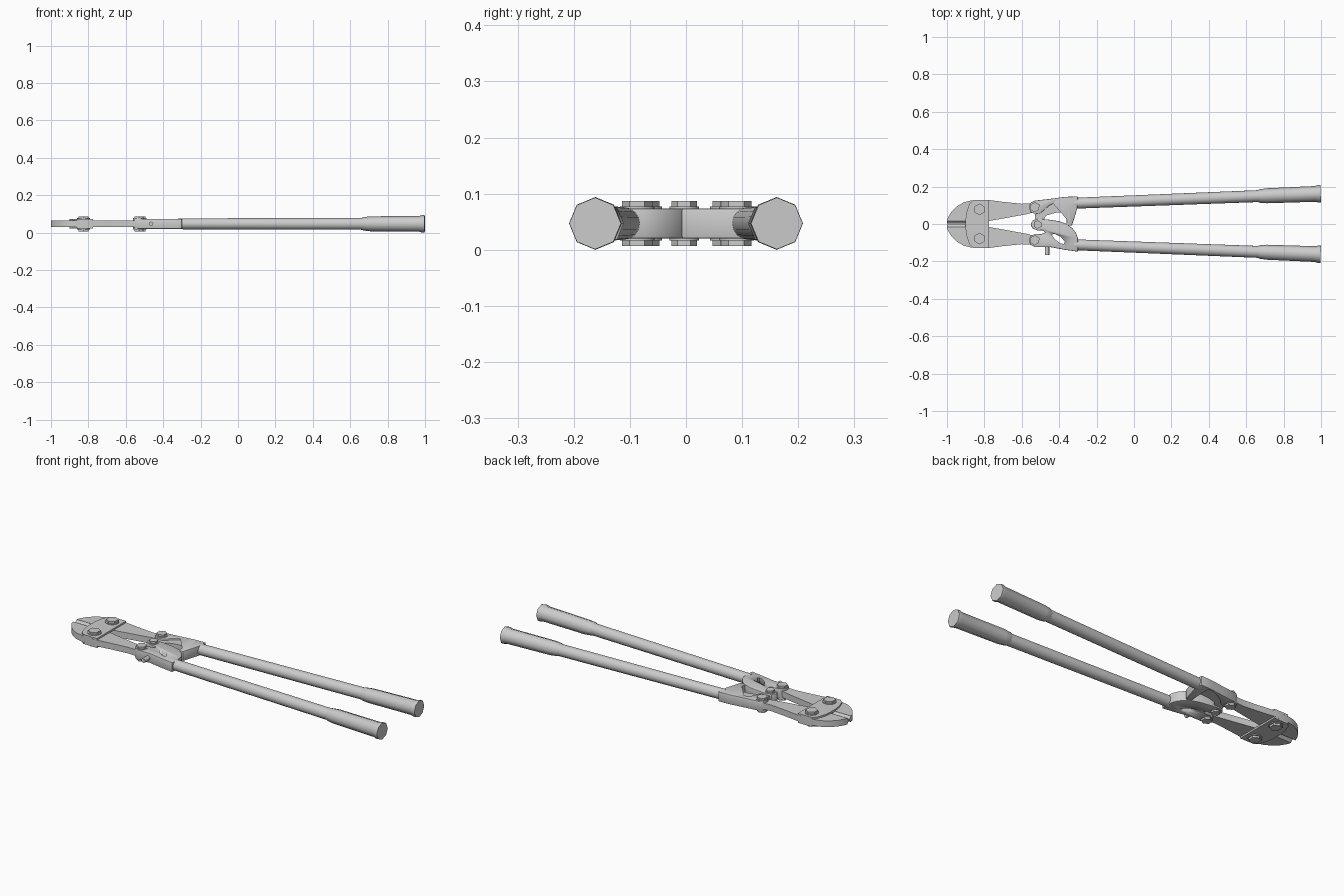
import bpy, bmesh, math
from mathutils import Vector, Matrix

if "Cube" in bpy.data.objects:
    bpy.data.objects.remove(bpy.data.objects["Cube"])

ZC = 0.047  # mid plane of the tool


def finish(name, bm, bevel=0.0, angle=30):
    bmesh.ops.recalc_face_normals(bm, faces=bm.faces)
    me = bpy.data.meshes.new(name)
    bm.to_mesh(me)
    bm.free()
    ob = bpy.data.objects.new(name, me)
    bpy.context.collection.objects.link(ob)
    bpy.context.view_layer.objects.active = ob
    for o in bpy.context.selected_objects:
        o.select_set(False)
    ob.select_set(True)
    if bevel:
        m = ob.modifiers.new("bevel", 'BEVEL')
        m.width, m.segments, m.limit_method = bevel, 2, 'ANGLE'
        m.angle_limit = math.radians(50)
        bpy.ops.object.modifier_apply(modifier=m.name)
    bpy.ops.object.shade_smooth_by_angle(angle=math.radians(angle))
    return ob


def prism(name, pts, half, bevel=0.0, zc=ZC):
    """Flat outline extruded symmetrically about height zc."""
    bm = bmesh.new()
    f = bm.faces.new([bm.verts.new((x, y, zc - half)) for x, y in pts])
    new = bmesh.ops.extrude_face_region(bm, geom=[f])["geom"]
    bmesh.ops.translate(bm, vec=(0, 0, 2 * half),
                        verts=[v for v in new if isinstance(v, bmesh.types.BMVert)])
    return finish(name, bm, bevel)


def disc(x, y, r, n, turn=0.0):
    return [(x + r * math.cos(turn + 2 * math.pi * i / n),
             y + r * math.sin(turn + 2 * math.pi * i / n)) for i in range(n)]


def lathe(name, start, end, profile, n=8):
    """Revolve (distance, radius) pairs about the line start-end."""
    axis = (Vector(end) - Vector(start)).normalized()
    side = Vector((0, 0, 1))
    other = axis.cross(side)
    bm = bmesh.new()
    rings = []
    for d, r in profile:
        rings.append([bm.verts.new(Vector(start) + axis * d + r *
                      (side * math.cos(2 * math.pi * i / n) + other * math.sin(2 * math.pi * i / n)))
                      for i in range(n)])
    for a, b in zip(rings, rings[1:]):
        for i in range(n):
            bm.faces.new((a[i], a[(i + 1) % n], b[(i + 1) % n], b[i]))
    bm.faces.new(rings[0])
    bm.faces.new(rings[-1])
    return finish(name, bm, angle=50)


JAW = [(-1.0, 0.016), (-0.995, 0.035), (-0.975, 0.067), (-0.945, 0.096), (-0.91, 0.116),
       (-0.87, 0.126), (-0.78, 0.129), (-0.69, 0.117), (-0.60, 0.108), (-0.53, 0.112),
       (-0.51, 0.09), (-0.53, 0.065), (-0.57, 0.053), (-0.775, 0.016), (-0.80, 0.003),
       (-0.895, 0.003), (-0.90, 0.016)]

for s, tag in ((1, "upper"), (-1, "lower")):
    # jaw and its sharpened cutting edge
    prism(tag + "_jaw", [(x, y * s) for x, y in JAW], 0.017)
    bm = bmesh.new()
    ends = [[bm.verts.new((x, y * s, ZC + z)) for y, z in
             ((0.017, 0.017), (0.017, -0.017), (0.003, -0.003), (0.003, 0.003))]
            for x in (-1.0, -0.895)]
    for i in range(4):
        j = (i + 1) % 4
        bm.faces.new((ends[0][i], ends[0][j], ends[1][j], ends[1][i]))
    for e in ends:
        bm.faces.new(e)
    finish(tag + "_cutting_edge", bm)

    # handle tube and grip
    a, b = (-0.32, 0.111 * s, ZC), (0.998, 0.162 * s, ZC)
    L = (Vector(b) - Vector(a)).length
    lathe(tag + "_tube", a, b, [(0, 0.029), (L - 0.25, 0.032)], 16)
    lathe(tag + "_grip", a, b, [(L - 0.335, 0.032), (L - 0.325, 0.036), (L - 0.29, 0.040),
                                (L - 0.03, 0.042), (L - 0.012, 0.047), (L, 0.046)], 8)

# strap plates across the jaws
half = [(-0.775, 0.128), (-0.86, 0.127), (-0.88, 0.108), (-0.895, 0.065), (-0.90, 0.03)]
strap = half + [(x, -y) for x, y in reversed(half)]
for s, tag in ((1, "top"), (-1, "bottom")):
    prism(tag + "_strap_plate", strap, 0.005, zc=ZC + s * 0.021)

# hex bolts
for i, (x, y, r) in enumerate([(-0.826, 0.078, 0.031), (-0.826, -0.078, 0.031),
                               (-0.53, 0.09, 0.027), (-0.53, -0.087, 0.027),
                               (-0.515, -0.003, 0.023)]):
    prism(f"bolt_{i + 1}", disc(x, y, r, 6, 0.5), 0.040)
    prism(f"bolt_washer_{i + 1}", disc(x, y, r * 1.15, 16), 0.030)

# upper bracket: thick rim, socket foot and recessed web
prism("upper_bracket", [
    (-0.56, 0.09), (-0.553, 0.113), (-0.53, 0.125), (-0.45, 0.134), (-0.37, 0.145),
    (-0.30, 0.148), (-0.303, 0.085), (-0.318, 0.035), (-0.332, -0.008), (-0.362, -0.008),
    (-0.357, 0.06), (-0.355, 0.138), (-0.41, 0.122), (-0.455, 0.097), (-0.485, 0.07),
    (-0.505, 0.056), (-0.53, 0.053), (-0.552, 0.065)], 0.027, 0.004)
prism("upper_bracket_web", [
    (-0.53, 0.10), (-0.45, 0.128), (-0.34, 0.14), (-0.34, 0.05), (-0.37, 0.063),
    (-0.42, 0.060), (-0.47, 0.045), (-0.49, 0.01), (-0.53, 0.01)], 0.018)

# lower bracket with slot
lower = prism("lower_bracket", [
    (-0.545, -0.022), (-0.553, 0.0), (-0.54, 0.021), (-0.51, 0.028), (-0.46, 0.024),
    (-0.40, 0.015), (-0.36, 0.0), (-0.33, -0.022), (-0.31, -0.048), (-0.30, -0.075),
    (-0.30, -0.148), (-0.37, -0.138), (-0.45, -0.123), (-0.53, -0.123), (-0.553, -0.111),
    (-0.56, -0.09), (-0.552, -0.066), (-0.53, -0.053), (-0.495, -0.054), (-0.475, -0.045),
    (-0.485, -0.034), (-0.515, -0.035)], 0.027, 0.004)
cutter = prism("slot_cutter", [
    (-0.44, -0.058), (-0.425, -0.052), (-0.39, -0.07), (-0.370, -0.095),
    (-0.375, -0.107), (-0.395, -0.103), (-0.425, -0.08)], 0.06)
cutter.hide_render = True
m = lower.modifiers.new("slot", 'BOOLEAN')
m.object, m.operation, m.solver = cutter, 'DIFFERENCE', 'EXACT'
bpy.context.view_layer.objects.active = lower
bpy.ops.object.modifier_apply(modifier=m.name)
bpy.data.objects.remove(cutter, do_unlink=True)

# adjusting screw
lathe("adjusting_screw", (-0.465, -0.10, ZC), (-0.465, -0.165, ZC),
      [(0, 0.012), (0.065, 0.012)], 12)
